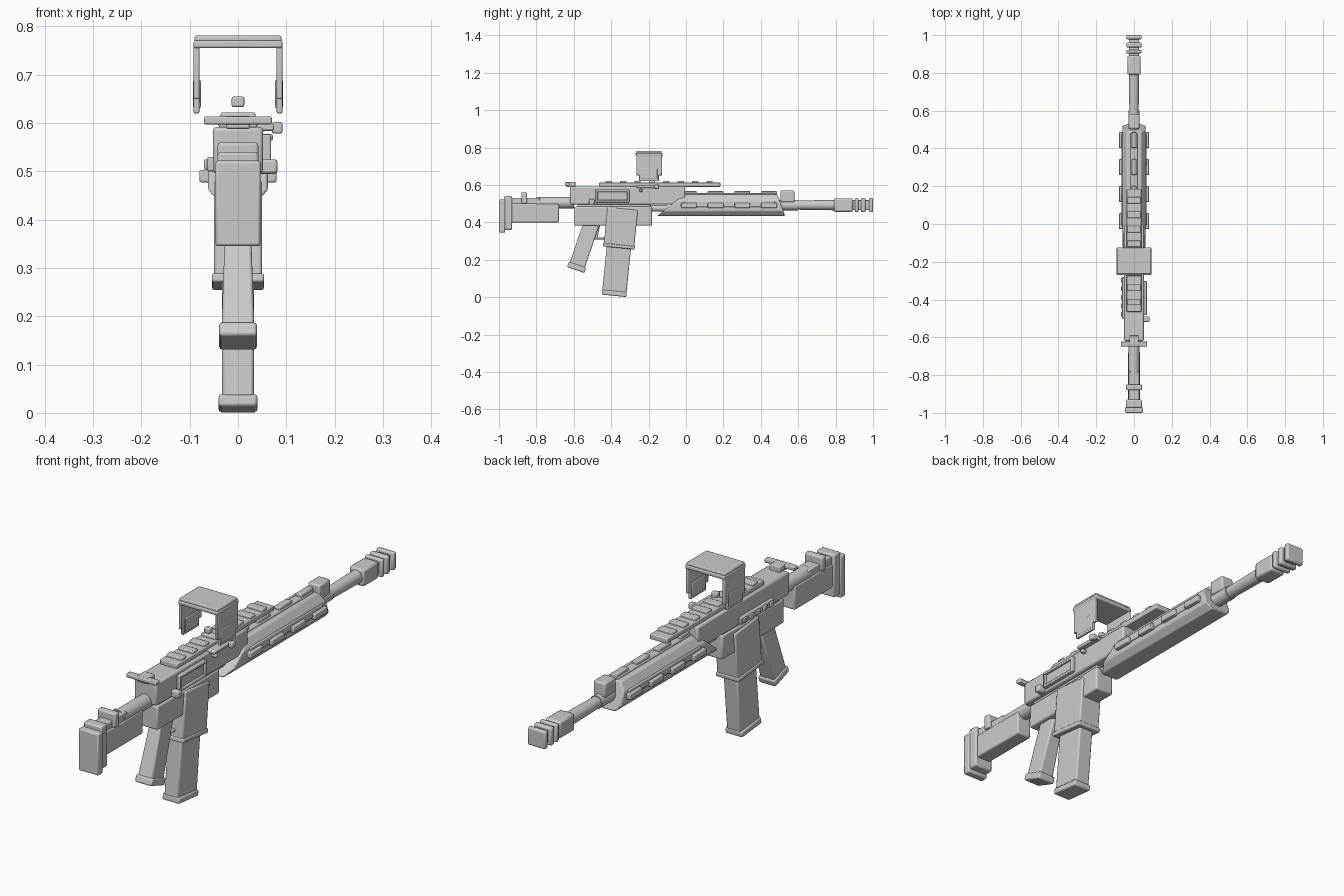
import bpy, bmesh, math
from mathutils import Matrix, Vector

cube = bpy.data.objects.get("Cube")
if cube:
    bpy.data.objects.remove(cube)

grey = bpy.data.materials.new("plain_grey")
grey.use_nodes = True
grey.diffuse_color = (.6, .6, .6, 1)
shader = grey.node_tree.nodes["Principled BSDF"]
shader.inputs["Base Color"].default_value = grey.diffuse_color


def finish(name, bm, bevel):
    """Turn a bmesh into a bevelled, shaded object."""
    bmesh.ops.recalc_face_normals(bm, faces=bm.faces)
    mesh = bpy.data.meshes.new(name)
    bm.to_mesh(mesh)
    bm.free()
    mesh.materials.append(grey)
    part = bpy.data.objects.new(name, mesh)
    bpy.context.collection.objects.link(part)
    if bevel:
        modifier = part.modifiers.new("edge_bevel", "BEVEL")
        modifier.width = bevel
        modifier.segments = 2
        modifier.limit_method = "ANGLE"
    bpy.ops.object.select_all(action="DESELECT")
    part.select_set(True)
    bpy.context.view_layer.objects.active = part
    bpy.ops.object.shade_smooth_by_angle(angle=math.radians(35))


def loft(name, first, last, bevel):
    """Skin a closed solid between two matching rings of points."""
    bm = bmesh.new()
    start = [bm.verts.new(point) for point in first]
    end = [bm.verts.new(point) for point in last]
    for i in range(len(start)):
        bm.faces.new((start[i - 1], start[i], end[i], end[i - 1]))
    bm.faces.new(start)
    bm.faces.new(end)
    finish(name, bm, bevel)


def block(name, half, back, front, low, high, x=0, bevel=.004):
    """Straight box, given by its half width and its four sides."""
    outline = [(back, low), (front, low), (front, high), (back, high)]
    rings = [[(x + side * half, y, z) for y, z in outline] for side in (-1, 1)]
    loft(name, *rings, bevel)


def pair(name, half, back, front, low, high, x, bevel=.004):
    """The same box on the left and on the right."""
    block("left_" + name, half, back, front, low, high, x, bevel)
    block("right_" + name, half, back, front, low, high, -x, bevel)


def leaning_block(name, foot, lean, start, end, depth, half, top_half, bevel=.006):
    """Box set square on an axis that leans forward from a foot point."""
    axis = Vector((0, lean, 1)).normalized()
    across = Vector((0, axis.z, -axis.y)) * depth / 2
    rings = []
    for distance, width in ((start, half), (end, top_half)):
        centre = foot + axis * distance
        side = Vector((width, 0, 0))
        rings.append([centre - side - across, centre + side - across,
                      centre + side + across, centre - side + across])
    loft(name, *rings, bevel)


def rod(name, back, front, height, radius, front_radius):
    """Round bar running along the length."""
    bm = bmesh.new()
    place = Matrix.Translation((0, (back + front) / 2, height))
    turn = Matrix.Rotation(-math.pi / 2, 4, "X")
    bmesh.ops.create_cone(bm, cap_ends=True, segments=24, radius1=radius,
                          radius2=front_radius, depth=front - back, matrix=place @ turn)
    finish(name, bm, bevel=0)


# Shoulder stock
block("butt_plate", half=.047, back=-1, front=-.967, low=.345, high=.522, bevel=.006)
block("butt_spacer", half=.042, back=-.972, front=-.93, low=.36, high=.54, bevel=.006)
block("stock_body", half=.033, back=-.94, front=-.68, low=.4, high=.5, bevel=.006)
block("stock_cheek", half=.028, back=-.94, front=-.78, low=.49, high=.53)
block("stock_clamp", half=.042, back=-.88, front=-.85, low=.5, high=.56, bevel=.006)
rod("buffer_tube", back=-.8, front=-.6, height=.505, radius=.03, front_radius=.03)

# Upper receiver
block("upper_receiver", half=.052, back=-.62, front=-.005, low=.495, high=.592, bevel=.008)
block("receiver_core", half=.035, back=-.58, front=-.19, low=.47, high=.51)
rod("receiver_rod", back=-.2, front=-.1, height=.475, radius=.018, front_radius=.018)
block("charging_handle", half=.07, back=-.648, front=-.622, low=.597, high=.614)
block("charging_stem", half=.025, back=-.64, front=-.59, low=.588, high=.615)

# Ejection port: raised frame around a cover plate
port_back, port_front, port_low, port_high, border = -.483, -.303, .507, .576, .012
for name, low in (("lower", port_low), ("upper", port_high - border)):
    block("port_frame_" + name, half=.01, back=port_back, front=port_front,
          low=low, high=low + border, x=.058, bevel=.003)
for name, back in (("rear", port_back), ("front", port_front - border)):
    block("port_frame_" + name, half=.01, back=back, front=back + border,
          low=port_low, high=port_high, x=.058, bevel=.003)
block("port_cover", half=.01, back=port_back + border, front=port_front - border,
      low=port_low + border, high=port_high - border, x=.05, bevel=.002)
block("forward_assist", half=.02, back=-.518, front=-.49, low=.495, high=.525,
      x=.062, bevel=.006)

# Strip with small pads on the other side
block("side_strip", half=.01, back=-.5, front=-.28, low=.5, high=.53, x=-.054)
for i in range(5):
    back = -.49 + i * .045
    block("side_strip_pad", half=.01, back=back, front=back + .025,
          low=.503, high=.525, x=-.06, bevel=.003)

# Top rail and its teeth
block("top_rail", half=.04, back=-.465, front=.185, low=.59, high=.612)
for i in range(8):
    back = -.43 + i * .077
    block("rail_tooth", half=.036, back=back, front=back + .034, low=.605, high=.622)

# Hooded sight
block("hood_roof", half=.092, back=-.27, front=-.125, low=.755, high=.771)
block("hood_cap", half=.09, back=-.265, front=-.13, low=.768, high=.781)
pair("hood_leg", half=.006, back=-.265, front=-.128, low=.65, high=.76, x=.086, bevel=.003)
pair("hood_toe", half=.006, back=-.25, front=-.145, low=.62, high=.66, x=.086, bevel=.003)
pair("hood_foot", half=.008, back=-.243, front=-.152, low=.63, high=.69, x=.085)
block("sight_bead", half=.013, back=-.21, front=-.185, low=.633, high=.655)
block("sight_mount", half=.022, back=-.265, front=-.145, low=.584, high=.598, x=.053)
block("mount_knob", half=.011, back=-.17, front=-.145, low=.578, high=.602, x=.081)
block("mount_screw", half=.013, back=-.25, front=-.232, low=.563, high=.577, x=.059)

# Handguard: eight-sided body with raked ends
guard_low, guard_high = .435, .548
side = list(zip((.038, .062, .062, .038), (guard_low, .462, .515, guard_high)))
section = side + [(-x, z) for x, z in reversed(side)]


def raked_ring(bottom, top):
    slope = (top - bottom) / (guard_high - guard_low)
    return [(x, bottom + slope * (z - guard_low), z) for x, z in section]


loft("handguard", raked_ring(bottom=-.155, top=-.01), raked_ring(bottom=.53, top=.49), .005)
block("guard_top_rail", half=.018, back=-.01, front=.48, low=.54, high=.556)
pair("guard_side_rail", half=.01, back=-.01, front=.475, low=.482, high=.515, x=.057)
for i in range(4):
    back = -.027 + i * .143
    front = back + .084
    block("guard_top_pad", half=.014, back=back, front=front, low=.545, high=.568)
    pair("guard_side_pad", half=.012, back=back, front=front, low=.477, high=.503, x=.068)

# Barrel, front sight and muzzle
block("front_sight_block", half=.028, back=.505, front=.58, low=.508, high=.57, bevel=.007)
rod("barrel_sleeve", back=.45, front=.6, height=.492, radius=.028, front_radius=.028)
rod("barrel", back=.5, front=.81, height=.492, radius=.023, front_radius=.028)
block("muzzle_body", half=.035, back=.79, front=.892, low=.456, high=.528, bevel=.009)
block("muzzle_core", half=.026, back=.88, front=.99, low=.466, high=.518)
for back, front in ((.903, .922), (.935, .96), (.978, 1)):
    block("muzzle_ring", half=.041, back=back, front=front, low=.454, high=.53, bevel=.007)

# Lower receiver, then magazine and its well along one leaning axis
block("lower_receiver", half=.042, back=-.597, front=-.182, low=.382, high=.484, bevel=.007)
foot = Vector((0, -.385, .007))
leaning_block("magazine_base", foot, lean=.1, start=0, end=.026, depth=.132,
              half=.04, top_half=.04)
leaning_block("magazine", foot, lean=.1, start=.02, end=.28, depth=.13,
              half=.033, top_half=.033)
leaning_block("well_rim", foot, lean=.1, start=.257, end=.275, depth=.17,
              half=.054, top_half=.054, bevel=.004)
leaning_block("magazine_well", foot, lean=.1, start=.265, end=.468, depth=.163,
              half=.05, top_half=.05)

# Grip, widening toward its base, and trigger
foot = Vector((0, -.59, .145))
leaning_block("grip_base", foot, lean=.34, start=0, end=.03, depth=.098,
              half=.039, top_half=.039)
leaning_block("grip", foot, lean=.34, start=.02, end=.26, depth=.085,
              half=.034, top_half=.026)
block("trigger_guard", half=.012, back=-.51, front=-.43, low=.309, high=.32)
leaning_block("trigger", Vector((0, -.48, .315)), lean=.2, start=0, end=.08, depth=.013,
              half=.007, top_half=.007, bevel=.002)
